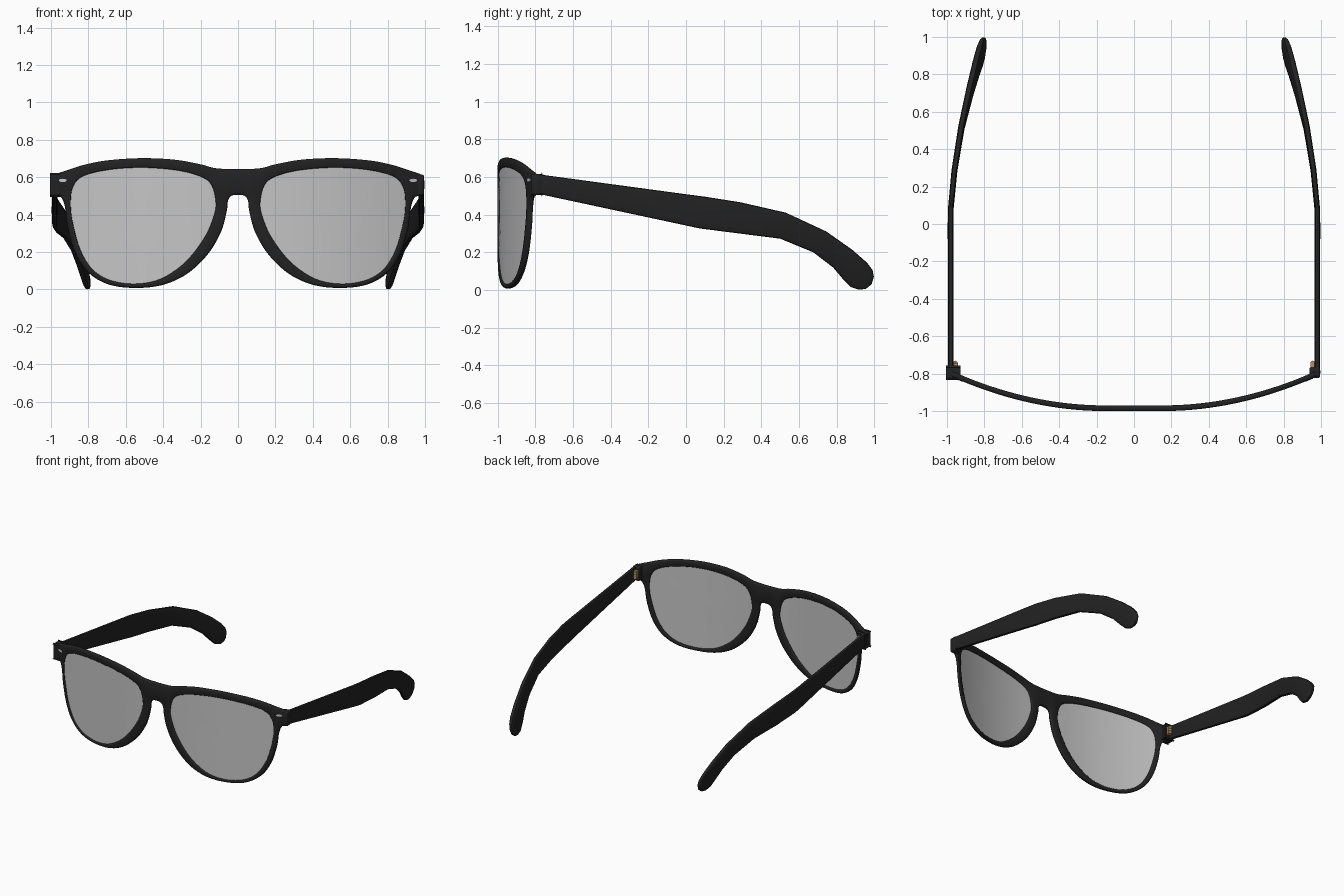
import bpy, bmesh, math
from mathutils import Vector

cube = bpy.data.objects.get("Cube")
if cube:
    bpy.data.objects.remove(cube, do_unlink=True)


def material(name, color, rough):
    m = bpy.data.materials.new(name)
    m.use_nodes = True
    m.diffuse_color = (*color, 1)
    bsdf = m.node_tree.nodes["Principled BSDF"]
    bsdf.inputs["Base Color"].default_value = (*color, 1)
    bsdf.inputs["Roughness"].default_value = rough
    return m


BLACK = material("matte_black", (0.016, 0.016, 0.016), 0.5)
GREY = material("lens_grey", (0.56, 0.56, 0.56), 0.3)
SILVER = material("rivet_silver", (0.6, 0.6, 0.6), 0.3)
BRASS = material("hinge_brass", (0.42, 0.27, 0.13), 0.4)


def finish(bm, name, mat, angle=40):
    """Turn a bmesh into a smooth shaded object."""
    bmesh.ops.recalc_face_normals(bm, faces=bm.faces)
    me = bpy.data.meshes.new(name)
    bm.to_mesh(me)
    bm.free()
    me.materials.append(mat)
    ob = bpy.data.objects.new(name, me)
    bpy.context.collection.objects.link(ob)
    bpy.ops.object.select_all(action="DESELECT")
    ob.select_set(True)
    bpy.context.view_layer.objects.active = ob
    bpy.ops.object.shade_smooth_by_angle(angle=math.radians(angle))
    return ob


def smooth_loop(pts, steps=5):
    """Closed Catmull-Rom curve through 2D points."""
    p = [Vector(q) for q in pts]
    n, out = len(p), []
    for i in range(n):
        a, b, c, d = (p[(i + k) % n] for k in (-1, 0, 1, 2))
        for s in range(steps):
            t = s / steps
            out.append(0.5 * (2 * b + (c - a) * t + (2 * a - 5 * b + 4 * c - d) * t ** 2
                              + (3 * b - a - 3 * c + d) * t ** 3))
    return out


def offset(loop, dist):
    """Move a counter-clockwise loop inward by dist."""
    out = []
    for i, p in enumerate(loop):
        t = (loop[(i + 1) % len(loop)] - loop[i - 1]).normalized()
        out.append(p + Vector((-t.y, t.x)) * dist)
    return out


def wrap(x):
    """Depth of the curved front at a given x."""
    return -0.985 + 0.27 * max(abs(x) - 0.15, 0) ** 2


def bridge(bm, a, b):
    for i in range(len(a)):
        j = (i + 1) % len(a)
        bm.faces.new((a[i], a[j], b[j], b[i]))


# Outlines in x, z, counter-clockwise
OUTER = [(0.03, 0.503), (0.053, 0.475), (0.06, 0.42), (0.09, 0.31), (0.16, 0.19),
         (0.27, 0.085), (0.4, 0.025), (0.545, 0.008), (0.69, 0.026), (0.8, 0.09),
         (0.87, 0.195), (0.91, 0.33), (0.925, 0.44), (0.945, 0.492), (0.98, 0.505),
         (0.995, 0.53), (0.995, 0.59), (0.98, 0.614), (0.9, 0.642), (0.82, 0.667),
         (0.7, 0.69), (0.52, 0.702), (0.34, 0.694), (0.2, 0.669), (0.1, 0.646)]
LENS = [(0.12, 0.46), (0.134, 0.385), (0.18, 0.28), (0.28, 0.15), (0.41, 0.06),
        (0.545, 0.032), (0.68, 0.05), (0.775, 0.107), (0.84, 0.21), (0.88, 0.35),
        (0.893, 0.45), (0.882, 0.545), (0.83, 0.603), (0.7, 0.637), (0.52, 0.65),
        (0.33, 0.636), (0.2, 0.602), (0.142, 0.555)]

mirrored = [(-x, z) for x, z in reversed(OUTER)]
outer_loop = smooth_loop(OUTER + mirrored)
hole = smooth_loop(LENS)
hole_mirror = [Vector((-p.x, p.y)) for p in reversed(hole)]

# Front frame: rounded bands round each outline, filled front and back, then wrapped
bm = bmesh.new()
front, back = [], []
for loop, sign in ((outer_loop, 1), (hole, -1), (hole_mirror, -1)):
    rings = []
    for inset, y in ((0.009, -0.015), (0.003, -0.012), (0, -0.006),
                     (0, 0.006), (0.003, 0.012), (0.009, 0.015)):
        rings.append([bm.verts.new((p.x, y, p.y)) for p in offset(loop, inset * sign)])
    for a, b in zip(rings, rings[1:]):
        bridge(bm, a, b)
    front.append(rings[0])
    back.append(rings[-1])
for group in (front, back):
    edges = [bm.edges.get((r[i - 1], r[i])) for r in group for i in range(len(r))]
    bmesh.ops.triangle_fill(bm, use_beauty=True, use_dissolve=False, edges=edges,
                            normal=(0, -1, 0))
for v in bm.verts:
    v.co.y += wrap(v.co.x)
finish(bm, "front_frame", BLACK, 50)

# Temple stations: top y, top z, bottom y, bottom z, centre x, half thickness
TEMPLE = [(-0.77, 0.612, -0.77, 0.507, 0.979, 0.015), (0, 0.508, 0, 0.342, 0.981, 0.015),
          (0.1, 0.495, 0.075, 0.326, 0.979, 0.015), (0.29, 0.465, 0.28, 0.3, 0.96, 0.016),
          (0.53, 0.41, 0.5, 0.272, 0.923, 0.017), (0.745, 0.31, 0.675, 0.2, 0.877, 0.019),
          (0.88, 0.215, 0.78, 0.12, 0.845, 0.02), (0.96, 0.145, 0.835, 0.055, 0.824, 0.019),
          (0.99, 0.105, 0.875, 0.015, 0.812, 0.017), (0.997, 0.07, 0.92, 0.001, 0.804, 0.015),
          (0.985, 0.03, 0.955, 0.006, 0.8, 0.009)]


def soft(v):
    return math.copysign(abs(v) ** 0.5, v)


def temple(side, s):
    bm = bmesh.new()
    rings = []
    for ty, tz, by, bz, x, half in TEMPLE:
        ring = []
        for k in range(16):
            a = math.tau * k / 16
            u, w = soft(math.cos(a)), 0.5 + 0.5 * soft(math.sin(a))
            ring.append(bm.verts.new((s * (x + half * u), by + (ty - by) * w,
                                      bz + (tz - bz) * w)))
        rings.append(ring)
    for a, b in zip(rings, rings[1:]):
        bridge(bm, a, b)
    bm.faces.new(rings[0])
    bm.faces.new(rings[-1])
    finish(bm, side + "_temple", BLACK, 35)


def lens(side, s):
    bm = bmesh.new()
    centre = Vector((0.52, 0.36))
    sheets = []
    for depth in (-0.009, 0.005):
        rings = []
        for f in (1.008, 0.8, 0.6, 0.4, 0.2):
            pts = [centre + (p - centre) * f for p in hole]
            rings.append([bm.verts.new((s * p.x, wrap(p.x) + depth, p.y)) for p in pts])
        for a, b in zip(rings, rings[1:]):
            bridge(bm, a, b)
        bm.faces.new(rings[-1])
        sheets.append(rings[0])
    bridge(bm, *sheets)
    finish(bm, side + "_lens", GREY)


def box(name, lo, hi, s, mat, bevel):
    bm = bmesh.new()
    bmesh.ops.create_cube(bm, size=1)
    for v in bm.verts:
        v.co = [l + (h - l) * (c + 0.5) for l, h, c in zip(lo, hi, v.co)]
        v.co.x *= s
    bmesh.ops.bevel(bm, geom=bm.edges[:], offset=bevel, segments=3, profile=0.5,
                    affect="EDGES", clamp_overlap=True)
    finish(bm, name, mat)


def hinge(side, s):
    # Leaf plate and three stacked knuckles
    box(side + "_hinge_leaf", (0.943, -0.775, 0.53), (0.968, -0.745, 0.592), s, BRASS, 0.002)
    bm = bmesh.new()
    for k in range(3):
        made = bmesh.ops.create_cone(bm, cap_ends=True, segments=16, radius1=0.011,
                                     radius2=0.011, depth=0.018)
        bmesh.ops.translate(bm, verts=made["verts"],
                            vec=(s * 0.955, -0.742, 0.541 + 0.02 * k))
    finish(bm, side + "_hinge_knuckles", BRASS)


def rivet(side, s):
    # Thin oval plate lying on the wrapped front
    bm = bmesh.new()
    rings = []
    for depth in (-0.018, -0.012):
        ring = []
        for k in range(16):
            a = math.tau * k / 16
            x = 0.937 + 0.021 * math.cos(a)
            ring.append(bm.verts.new((s * x, wrap(x) + depth, 0.583 + 0.009 * math.sin(a))))
        bm.faces.new(ring)
        rings.append(ring)
    bridge(bm, *rings)
    finish(bm, side + "_rivet", SILVER)


for side, s in (("left", 1), ("right", -1)):
    temple(side, s)
    lens(side, s)
    box(side + "_end_piece", (0.938, -0.823, 0.505), (0.995, -0.766, 0.614), s, BLACK, 0.01)
    hinge(side, s)
    rivet(side, s)
